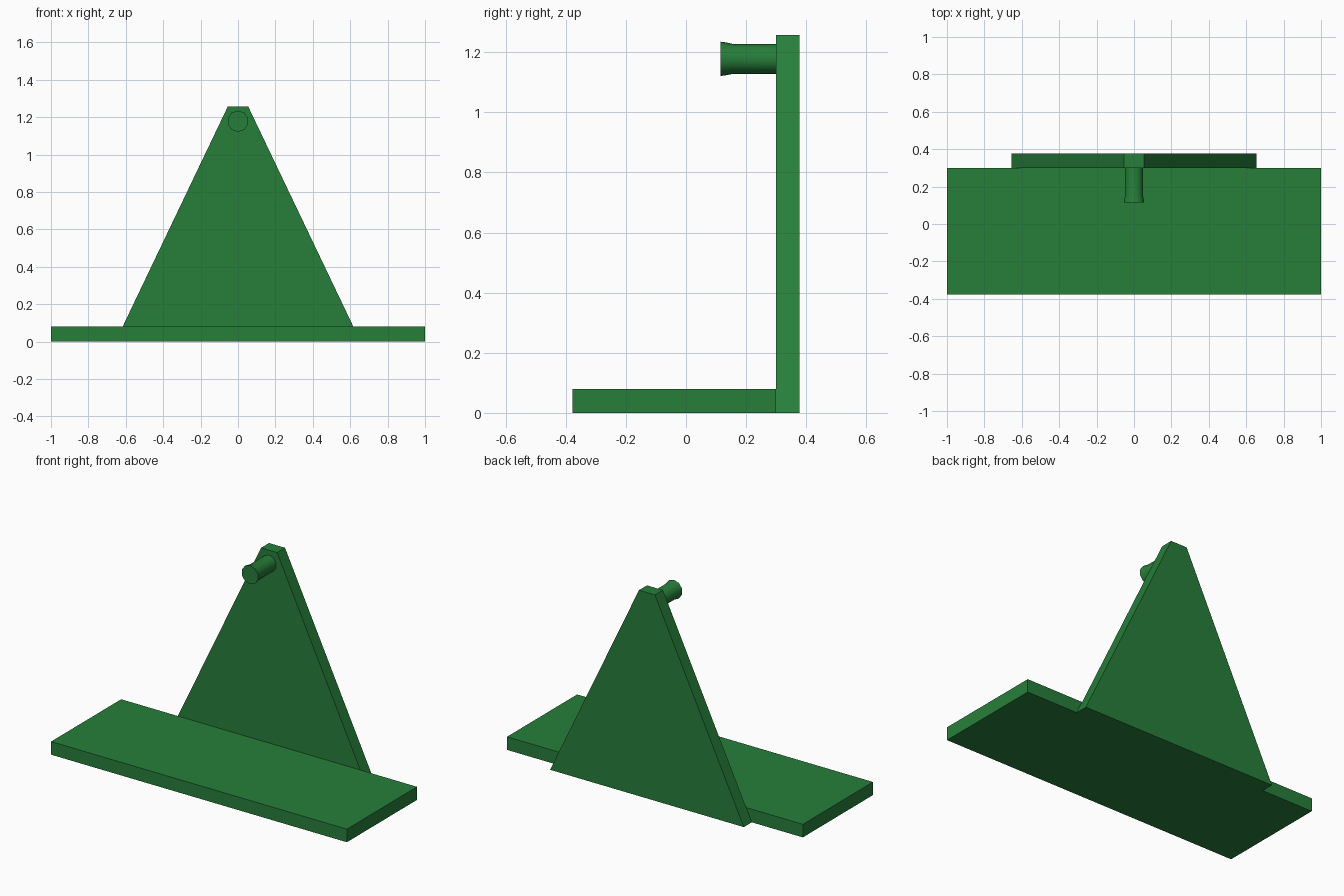
import bpy, bmesh, math

if "Cube" in bpy.data.objects:
    bpy.data.objects.remove(bpy.data.objects["Cube"])

green = bpy.data.materials.new("green")
green.diffuse_color = (0.02, 0.21, 0.042, 1)
green.use_nodes = True
green.node_tree.nodes["Principled BSDF"].inputs["Base Color"].default_value = green.diffuse_color


def finish(name, bm):
    bmesh.ops.recalc_face_normals(bm, faces=bm.faces)
    me = bpy.data.meshes.new(name)
    bm.to_mesh(me)
    bm.free()
    me.materials.append(green)
    ob = bpy.data.objects.new(name, me)
    bpy.context.collection.objects.link(ob)
    return ob


def slab(name, profile, y0, y1):
    """Extrude an (x, z) outline along y."""
    bm = bmesh.new()
    face = bm.faces.new([bm.verts.new((x, y0, z)) for x, z in profile])
    ext = bmesh.ops.extrude_face_region(bm, geom=[face])["geom"]
    verts = [v for v in ext if isinstance(v, bmesh.types.BMVert)]
    bmesh.ops.translate(bm, verts=verts, vec=(0, y1 - y0, 0))
    return finish(name, bm)


# flat base and tapered upright behind it
slab("base_plate", [(-1, 0), (1, 0), (1, 0.08), (-1, 0.08)], -0.377, 0.3)
slab("upright_plate", [(-0.655, 0), (0.655, 0), (0.054, 1.258), (-0.054, 1.258)], 0.3, 0.377)

# peg with a flared tip
SIDES = 10
bm = bmesh.new()
rings = []
for y, r in [(0.115, 0.057), (0.128, 0.0555), (0.155, 0.05), (0.31, 0.05)]:
    rings.append([bm.verts.new((r * math.cos(a), y, 1.178 + r * math.sin(a)))
                  for a in (math.tau * (i + 0.5) / SIDES for i in range(SIDES))])
for a, b in zip(rings, rings[1:]):
    for i in range(SIDES):
        j = (i + 1) % SIDES
        bm.faces.new((a[i], a[j], b[j], b[i]))
bm.faces.new(rings[0])
bm.faces.new(rings[-1])
peg = finish("peg", bm)
bpy.context.view_layer.objects.active = peg
peg.select_set(True)
bpy.ops.object.shade_smooth_by_angle(angle=math.radians(40))
